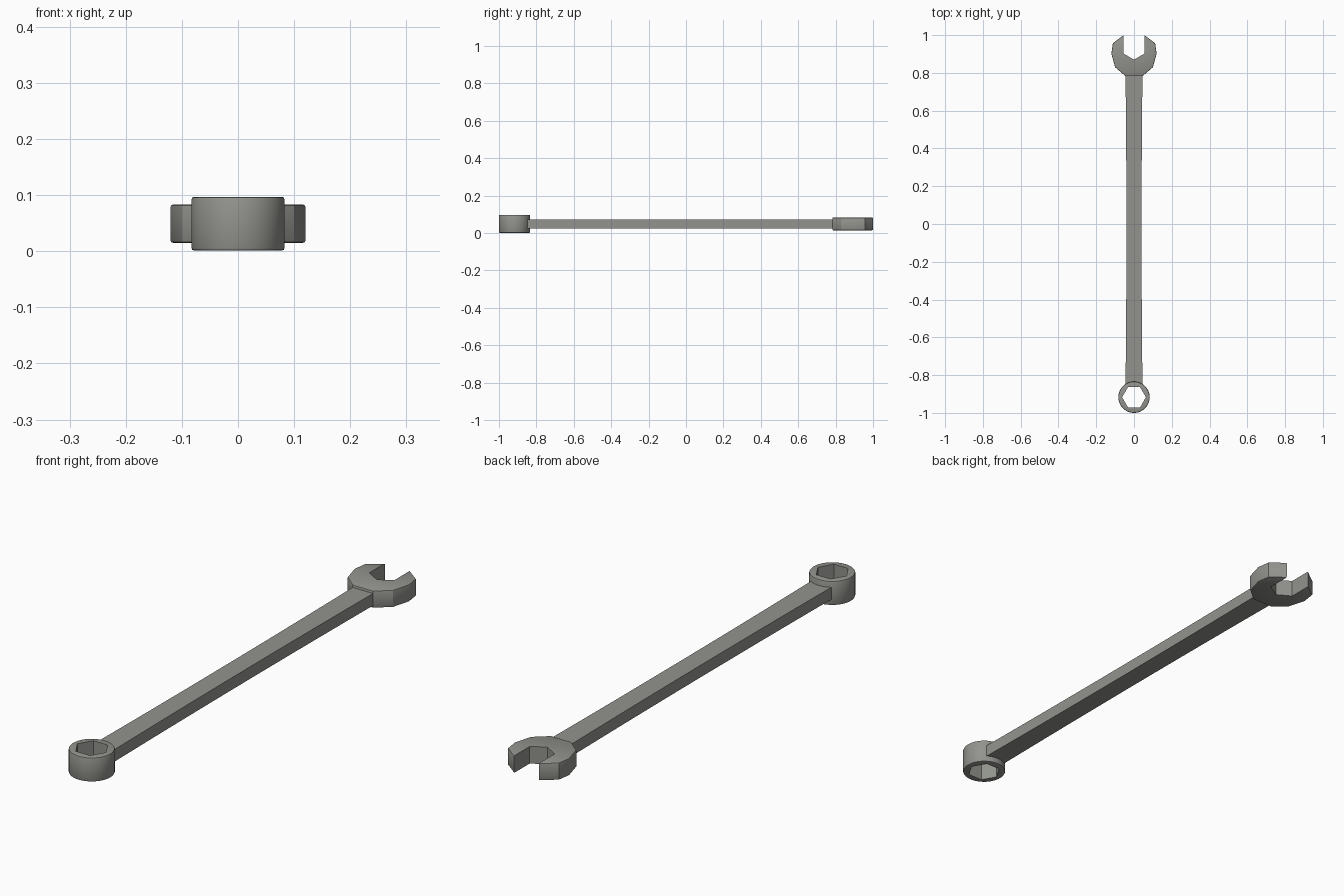
import bpy
import bmesh
from math import cos, sin, pi, radians

default_cube = bpy.data.objects.get("Cube")
if default_cube:
    bpy.data.objects.remove(default_cube, do_unlink=True)

# One steel colour
steel = bpy.data.materials.new("grey_steel")
steel.use_nodes = True
colour = (0.29, 0.295, 0.27, 1)
steel.diffuse_color = colour
steel.node_tree.nodes["Principled BSDF"].inputs["Base Color"].default_value = colour

MID_Z = 0.049


def prism(name, outline, height, bevel=0.0):
    """Extrude a flat outline about the mid plane and round its cap edges."""
    bm = bmesh.new()
    base = bm.faces.new([bm.verts.new((x, y, MID_Z - height / 2)) for x, y in outline])
    extruded = bmesh.ops.extrude_face_region(bm, geom=[base])["geom"]
    top = [v for v in extruded if isinstance(v, bmesh.types.BMVert)]
    bmesh.ops.translate(bm, verts=top, vec=(0, 0, height))
    bmesh.ops.recalc_face_normals(bm, faces=bm.faces)
    if bevel:
        caps = [e for e in bm.edges if abs(e.verts[0].co.z - e.verts[1].co.z) < 1e-6]
        bmesh.ops.bevel(bm, geom=caps, offset=bevel, segments=2, profile=0.5,
                        affect='EDGES')
    mesh = bpy.data.meshes.new(name)
    bm.to_mesh(mesh)
    bm.free()
    mesh.materials.append(steel)
    obj = bpy.data.objects.new(name, mesh)
    bpy.context.collection.objects.link(obj)
    return obj


def select(obj):
    bpy.ops.object.select_all(action='DESELECT')
    obj.select_set(True)
    bpy.context.view_layer.objects.active = obj


def cut(obj, cutter):
    cutter.hide_render = True
    mod = obj.modifiers.new("cut", 'BOOLEAN')
    mod.operation = 'DIFFERENCE'
    mod.solver = 'EXACT'
    mod.object = cutter
    select(obj)
    bpy.ops.object.modifier_apply(modifier=mod.name)
    bpy.data.objects.remove(cutter, do_unlink=True)


def circle(radius, y, sides):
    return [(radius * cos(2 * pi * i / sides), y + radius * sin(2 * pi * i / sides))
            for i in range(sides)]


def mirrored(half):
    """Complete an outline from its +x half, listed bottom to top."""
    return half + [(-x, y) for x, y in reversed(half) if x > 0]


# Ring end with a hexagonal hole
RING_Y = -0.917
ring = prism("ring_end", circle(0.083, RING_Y, 48), 0.096, 0.005)
cut(ring, prism("hex_cutter", circle(0.063, RING_Y, 6), 0.3))

# Open jaw with a pointed slot
jaw = prism("open_jaw", mirrored([(0.045, 0.783), (0.10, 0.83), (0.12, 0.902),
                                  (0.112, 0.957), (0.055, 1.0), (0, 1.042)]), 0.068, 0.004)
cut(jaw, prism("slot_cutter", mirrored([(0, 0.87), (0.055, 0.902), (0.055, 1.1)]), 0.3))

# Slightly waisted handle
START, END, STEPS = -0.852, 0.79, 12
side = []
for i in range(STEPS + 1):
    t = i / STEPS
    side.append((0.04 + 0.005 * (2 * t - 1) ** 2, START + (END - START) * t))
handle = prism("handle", mirrored(side), 0.048)

for part in (ring, jaw, handle):
    select(part)
    bpy.ops.object.shade_smooth_by_angle(angle=radians(25))
